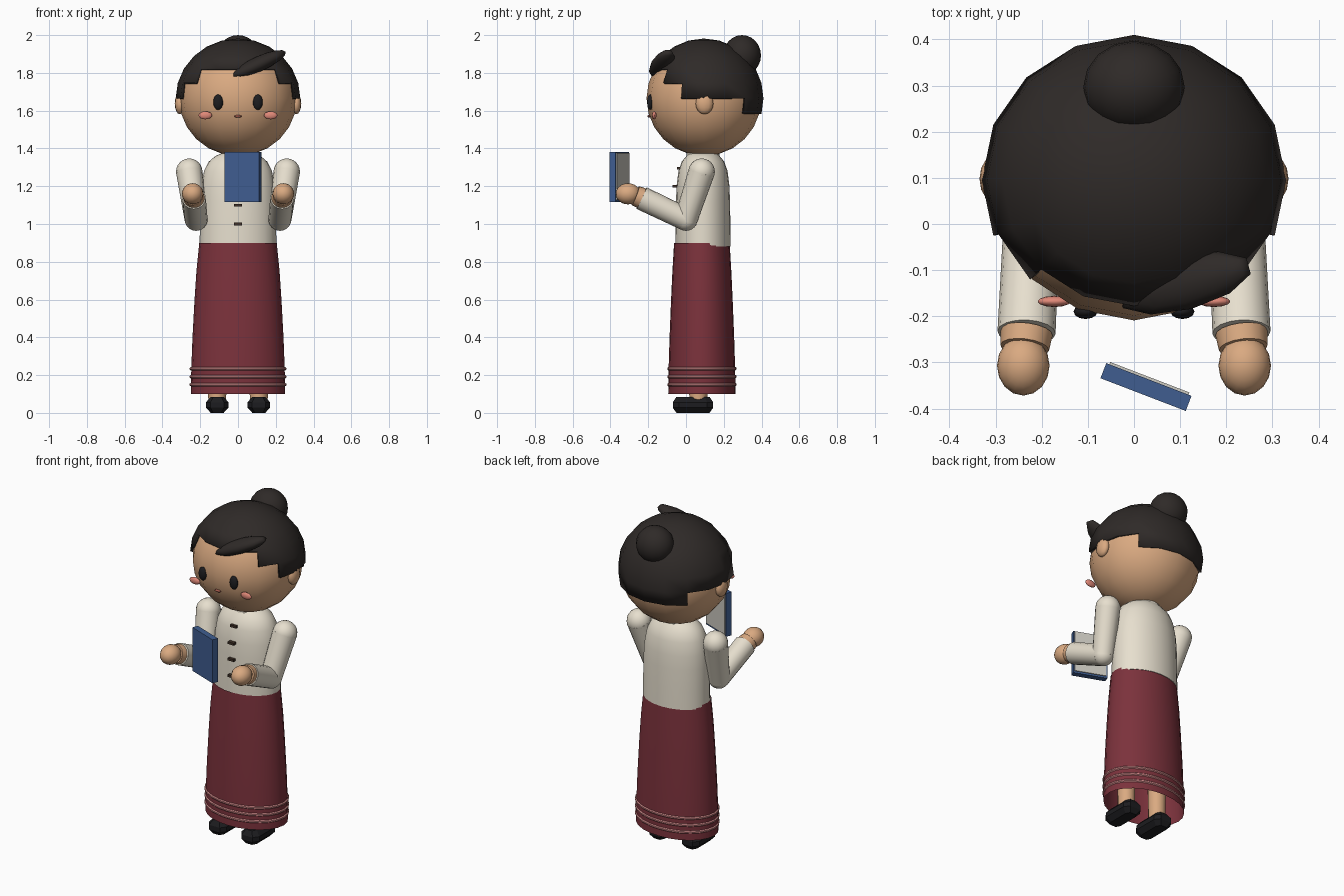
import bpy, bmesh
from math import sin, cos, pi, radians, atan2, degrees
from mathutils import Vector, Matrix

if "Cube" in bpy.data.objects:
    bpy.data.objects.remove(bpy.data.objects["Cube"])


def material(name, rgb):
    m = bpy.data.materials.new(name)
    m.diffuse_color = (*rgb, 1)
    m.use_nodes = True
    m.node_tree.nodes["Principled BSDF"].inputs["Base Color"].default_value = m.diffuse_color
    return m


SKIN = material("skin", (0.70, 0.40, 0.22))
HAIR = material("hair", (0.028, 0.023, 0.021))
CLOTH = material("cream_cloth", (0.80, 0.74, 0.62))
SKIRT = material("red_cloth", (0.20, 0.032, 0.045))
STRIPE = material("stripe", (0.60, 0.24, 0.24))
BLACK = material("black", (0.012, 0.012, 0.014))
BLUSH = material("blush", (0.75, 0.25, 0.19))
LIP = material("lip", (0.35, 0.10, 0.07))
BUTTON = material("button", (0.05, 0.03, 0.02))
BLUE = material("blue_cover", (0.05, 0.11, 0.28))
PAPER = material("paper", (0.60, 0.58, 0.53))


def finish(bm, name, mat, smooth=40):
    bmesh.ops.recalc_face_normals(bm, faces=bm.faces)
    me = bpy.data.meshes.new(name)
    bm.to_mesh(me)
    bm.free()
    ob = bpy.data.objects.new(name, me)
    bpy.context.collection.objects.link(ob)
    me.materials.append(mat)
    if smooth:
        bpy.ops.object.select_all(action='DESELECT')
        bpy.context.view_layer.objects.active = ob
        ob.select_set(True)
        bpy.ops.object.shade_smooth_by_angle(angle=radians(smooth))
    return ob


def ball(name, mat, loc, size, seg=16, rings=12, rot=(0, 0, 0)):
    bm = bmesh.new()
    bmesh.ops.create_uvsphere(bm, u_segments=seg, v_segments=rings, radius=1)
    bm.transform(Matrix.Diagonal((*size, 1)))
    ob = finish(bm, name, mat, 65)
    ob.location = loc
    ob.rotation_euler = [radians(a) for a in rot]
    return ob


def tube(name, mat, a, b, r1, r2, seg=16):
    a, b = Vector(a), Vector(b)
    bm = bmesh.new()
    bmesh.ops.create_cone(bm, cap_ends=True, segments=seg, radius1=r1, radius2=r2,
                          depth=(b - a).length)
    ob = finish(bm, name, mat)
    ob.location = (a + b) / 2
    ob.rotation_euler = (b - a).to_track_quat('Z', 'Y').to_euler()
    return ob


def box(name, mat, loc, size, rz=0):
    bm = bmesh.new()
    bmesh.ops.create_cube(bm, size=1)
    bm.transform(Matrix.Diagonal((*size, 1)))
    ob = finish(bm, name, mat, 0)
    ob.location = loc
    ob.rotation_euler.z = radians(rz)
    return ob


def loft(name, mat, rings, cx=0, cy=0, seg=24, caps=True, smooth=40, shape=None):
    """Join horizontal rings given as (z, half width, half depth)."""
    shape = shape or [(cos(2 * pi * i / seg), sin(2 * pi * i / seg)) for i in range(seg)]
    n = len(shape)
    bm = bmesh.new()
    rows = [[bm.verts.new((cx + rx * u, cy + ry * v, z)) for u, v in shape]
            for z, rx, ry in rings]
    for lo, hi in zip(rows, rows[1:]):
        for i in range(n):
            bm.faces.new((lo[i], lo[(i + 1) % n], hi[(i + 1) % n], hi[i]))
    if caps:
        bm.faces.new(rows[0])
        bm.faces.new(rows[-1])
    return finish(bm, name, mat, smooth)


# Head and neck
HC = (0, 0.095, 1.665)
ball("head", SKIN, HC, (0.312, 0.304, 0.305))
tube("neck", SKIN, (0, 0.09, 1.32), (0, 0.09, 1.42), 0.08, 0.08)

# Hair cap: a sphere with faces removed in steps around the face
bm = bmesh.new()
bmesh.ops.create_uvsphere(bm, u_segments=16, v_segments=12, radius=1)
drop = []
for f in bm.faces:
    c = f.calc_center_median()
    a = degrees(atan2(abs(c.x), -c.y))
    edge = 30 if a < 45 else 15 if a < 67.5 else 0 if a < 135 else -15
    if c.z < sin(radians(edge)):
        drop.append(f)
bmesh.ops.delete(bm, geom=drop, context='FACES')
bm.transform(Matrix.Translation(HC) @ Matrix.Diagonal((0.33, 0.315, 0.317, 1)))
cap = finish(bm, "hair_cap", HAIR)
sol = cap.modifiers.new("thickness", 'SOLIDIFY')
sol.thickness = 0.02
sol.offset = -1
ball("hair_bun", HAIR, (0, 0.297, 1.893), (0.11, 0.1, 0.107))
ball("hair_fringe", HAIR, (0.11, -0.128, 1.847), (0.165, 0.058, 0.04), 10, 8, (0, -24, 15))

# Face
for s, side in ((1, "left"), (-1, "right")):
    ball(side + "_ear", SKIN, (s * 0.308, 0.098, 1.637), (0.027, 0.047, 0.056), 12, 8)
    ball(side + "_eye", BLACK, (s * 0.105, -0.19, 1.645), (0.026, 0.016, 0.041), 12, 8)
    ball(side + "_cheek", BLUSH, (s * 0.173, -0.168, 1.575), (0.036, 0.012, 0.021), 12, 8)
ball("mouth", LIP, (0, -0.195, 1.57), (0.021, 0.01, 0.007), 10, 6)

# Jacket body and buttons
loft("jacket", CLOTH, [(0.88, 0.203, 0.146), (1.0, 0.202, 0.145), (1.12, 0.2, 0.143),
                       (1.2, 0.195, 0.14), (1.28, 0.18, 0.13), (1.33, 0.155, 0.113),
                       (1.36, 0.12, 0.088), (1.375, 0.085, 0.078)], cy=0.09)
tube("collar", CLOTH, (0, 0.09, 1.35), (0, 0.09, 1.376), 0.088, 0.086)
for z, y in ((1.0, -0.06), (1.1, -0.058), (1.2, -0.058), (1.295, -0.035)):
    box("button", BUTTON, (0, y, z), (0.04, 0.026, 0.014))

# Skirt, open at the hem, with stripe bands
skirt = loft("skirt", SKIRT, [(0.1, 0.25, 0.178), (0.24, 0.247, 0.176), (0.4, 0.241, 0.171),
                              (0.6, 0.23, 0.163), (0.75, 0.22, 0.156), (0.9, 0.205, 0.147)],
             cy=0.084, caps=False)
for z in (0.15, 0.192, 0.234):
    loft("hem_stripe", STRIPE, [(z - 0.009, 0.25, 0.178), (z - 0.004, 0.256, 0.183),
                                (z + 0.004, 0.256, 0.183), (z + 0.009, 0.25, 0.178)],
         cy=0.084, caps=False)

# Legs and shoes
chamfer = [(1, -0.7), (1, 0.7), (0.6, 1), (-0.6, 1), (-1, 0.7), (-1, -0.7), (-0.6, -1), (0.6, -1)]
for s, side in ((1, "left"), (-1, "right")):
    tube(side + "_leg", SKIN, (s * 0.11, 0.065, 0.05), (s * 0.11, 0.065, 0.5), 0.047, 0.055)
    loft(side + "_shoe", BLACK, [(0, 0.034, 0.088), (0.028, 0.06, 0.107), (0.056, 0.06, 0.107),
                                 (0.085, 0.034, 0.088)],
         cx=s * 0.11, cy=0.037, smooth=0, shape=chamfer)

# Bent arms with round joints
for s, side in ((1, "left"), (-1, "right")):
    shoulder, elbow = (s * 0.258, 0.083, 1.277), (s * 0.222, 0.0, 1.025)
    wrist, palm = (s * 0.233, -0.235, 1.137), (s * 0.237, -0.268, 1.15)
    ball(side + "_shoulder", CLOTH, shoulder, (0.07, 0.07, 0.07))
    tube(side + "_upper_sleeve", CLOTH, shoulder, elbow, 0.07, 0.061)
    ball(side + "_elbow", CLOTH, elbow, (0.061, 0.061, 0.061))
    tube(side + "_lower_sleeve", CLOTH, elbow, wrist, 0.061, 0.063)
    tube(side + "_wrist", SKIN, wrist, palm, 0.057, 0.053)
    ball(side + "_hand", SKIN, (s * 0.24, -0.307, 1.16), (0.057, 0.065, 0.056))

# Book: blue cover with paper on the back
box("book_cover", BLUE, (0.026, -0.3535, 1.248), (0.198, 0.035, 0.265), -21)
box("book_pages", PAPER, (0.033, -0.336, 1.252), (0.184, 0.008, 0.25), -21)
